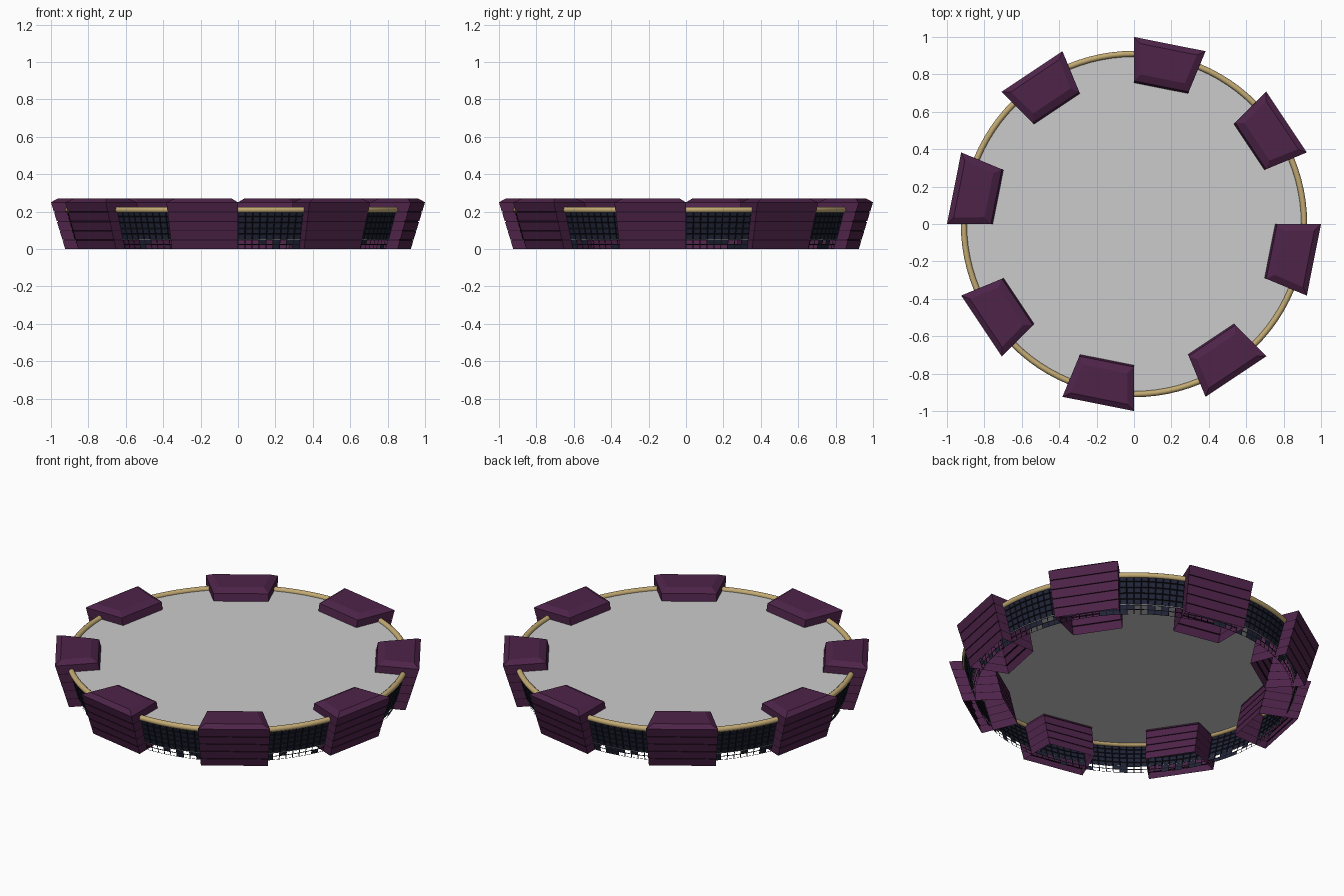
import bpy, bmesh, math, random
from math import sin, cos, radians, tau

random.seed(4)
if "Cube" in bpy.data.objects:
    bpy.data.objects.remove(bpy.data.objects["Cube"])


def material(name, rgb):
    m = bpy.data.materials.new(name)
    m.use_nodes = True
    m.diffuse_color = (*rgb, 1)
    bsdf = m.node_tree.nodes["Principled BSDF"]
    bsdf.inputs["Base Color"].default_value = (*rgb, 1)
    bsdf.inputs["Roughness"].default_value = 0.7
    return m


PURPLE = material("plum siding", (0.075, 0.017, 0.066))
SEAM = material("dark plum seam", (0.02, 0.005, 0.018))
NAVY = material("navy panel", (0.015, 0.018, 0.038))
FRAME = material("black frame", (0.006, 0.006, 0.012))
GOLD = material("gold", (0.54, 0.40, 0.17))
GREY = material("light grey", (0.6, 0.6, 0.6))

HEIGHT = 0.25          # height of the bevel line on the blocks
STEP = radians(22.5)   # angle covered by one block
FOOT = cos(STEP)       # everything tapers to this scale at the ground


def taper(z):
    return FOOT + (1 - FOOT) * z / HEIGHT


def polar(r, a, z):
    return (r * cos(a), r * sin(a), z)


def finish(bm, name, *mats):
    bmesh.ops.recalc_face_normals(bm, faces=bm.faces)
    me = bpy.data.meshes.new(name)
    bm.to_mesh(me)
    bm.free()
    for m in mats:
        me.materials.append(m)
    ob = bpy.data.objects.new(name, me)
    bpy.context.collection.objects.link(ob)
    return ob


def bridge(bm, a, b, mat=0):
    n = len(a)
    for i in range(n):
        j = (i + 1) % n
        bm.faces.new((a[i], a[j], b[j], b[i])).material_index = mat


# Tapered corner block: lapped boards, open underneath, bevelled cap
def block(index):
    bm = bmesh.new()
    start = index * tau / 8
    end = start - STEP

    def ring(z, grow, side=0.0):
        s = taper(min(z, HEIGHT))
        outer, inner = s + grow, 0.765 * s - grow
        corners = ((outer, start - side), (outer, end + side),
                   (inner, end + side * 1.3), (inner, start - side * 1.3))
        return [bm.verts.new(polar(r, a, z)) for r, a in corners]

    boards = 5
    prev = None
    for i in range(boards):
        z0, z1 = HEIGHT * i / boards, HEIGHT * (i + 1) / boards
        low = ring(z0, 0.0)
        if prev:
            bridge(bm, prev, low, 1)       # shadow gap under each board
        top = ring(z1 - 0.004, 0.0)
        bridge(bm, low, top)
        if i < boards - 1:
            lip = ring(z1 - 0.004, -0.006)
            bridge(bm, top, lip, 1)
            prev = ring(z1, -0.006)
            bridge(bm, lip, prev, 1)
        else:
            prev = top
    rim = ring(HEIGHT, 0.0)
    bridge(bm, prev, rim)
    cap = ring(0.27, -0.035, 0.035)
    bridge(bm, rim, cap)
    bm.faces.new(cap)
    finish(bm, f"block_{index + 1}", PURPLE, SEAM)


for k in range(8):
    block(k)


# Panelled wall between heights, returns the bmesh
def wall_grid(z0, z1, rows, columns):
    bm = bmesh.new()
    rings = []
    for j in range(rows + 1):
        z = z0 + (z1 - z0) * j / rows
        rings.append([bm.verts.new(polar(0.925 * taper(z), tau * i / columns, z))
                      for i in range(columns)])
    for a, b in zip(rings, rings[1:]):
        bridge(bm, a, b)
    bmesh.ops.recalc_face_normals(bm, faces=bm.faces)
    return bm


# Upper wall: raised navy panels in black frames
bm = wall_grid(0.05, 0.205, 5, 144)
panels = bm.faces[:]
framing = bmesh.ops.inset_individual(bm, faces=panels, thickness=0.004, depth=0.004)
for f in framing["faces"]:
    f.material_index = 1
finish(bm, "panel_wall", NAVY, FRAME)

# Lower skirt: open lattice with a few filled panels
bm = wall_grid(0.0, 0.05, 2, 144)
panels = bm.faces[:]
framing = bmesh.ops.inset_individual(bm, faces=panels, thickness=0.0035, depth=0)
for f in framing["faces"]:
    f.material_index = 1
holes = [f for f in panels if random.random() < 0.7]
bmesh.ops.delete(bm, geom=holes, context="FACES")
finish(bm, "lattice_skirt", NAVY, FRAME)


# Round rail swept about the centre
def rail(name, radius, z, thickness, mat, sides):
    bpy.ops.mesh.primitive_torus_add(major_radius=radius, minor_radius=thickness,
                                     major_segments=96, minor_segments=sides,
                                     location=(0, 0, z))
    ob = bpy.context.object
    ob.name = name
    ob.data.materials.append(mat)
    bpy.ops.object.shade_smooth_by_angle(angle=radians(40))


rail("gold_rim", 0.91, 0.21, 0.016, GOLD, 10)
rail("skirt_rail", 0.925 * taper(0.05) + 0.003, 0.05, 0.002, GREY, 6)

# Flat floor disc inside the rim
bm = bmesh.new()
bmesh.ops.create_circle(bm, cap_ends=True, segments=96, radius=0.905)
floor = finish(bm, "floor_disc", GREY)
floor.location.z = 0.208
